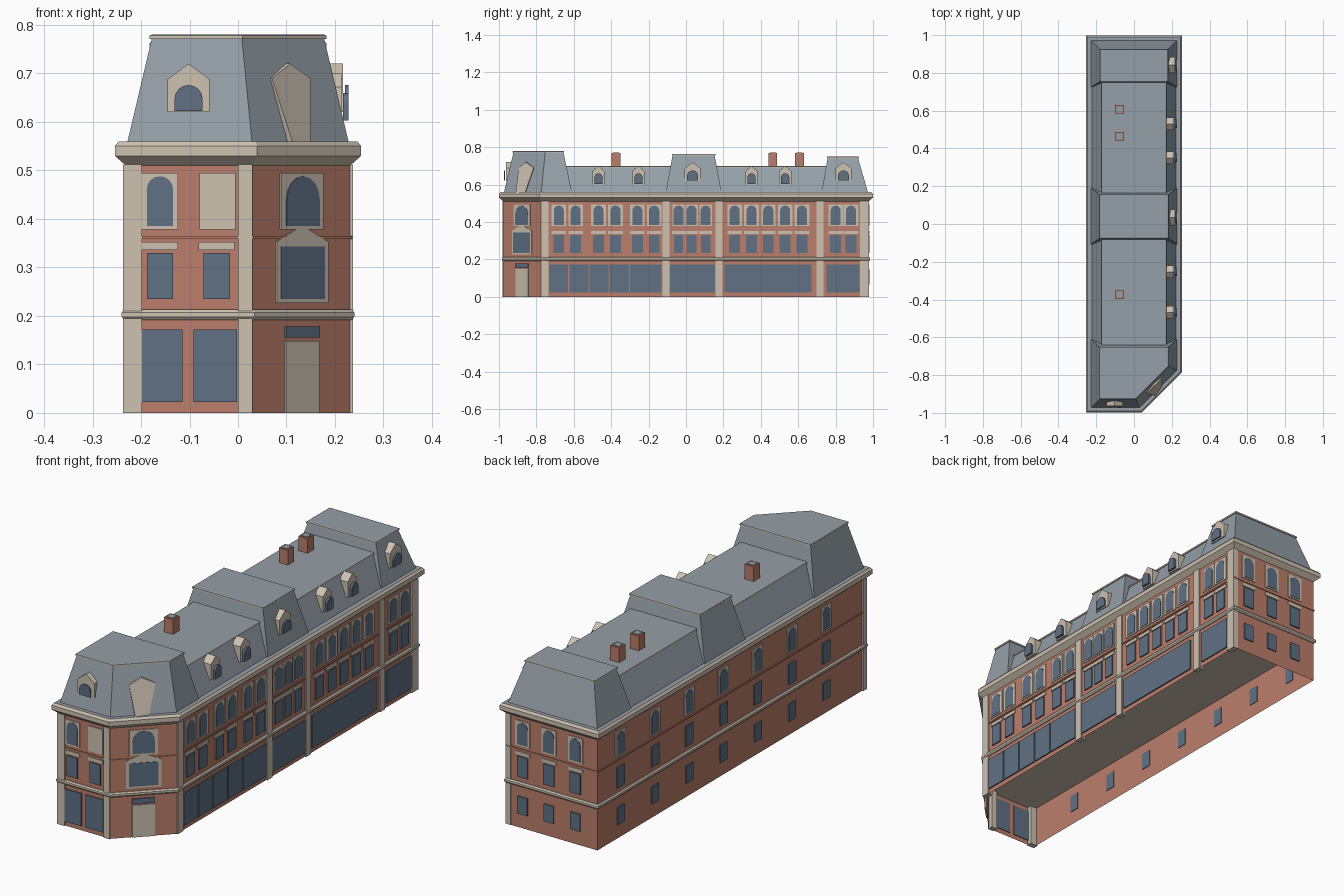
import bpy, bmesh, math
from mathutils import Vector

cube = bpy.data.objects.get("Cube")
if cube:
    bpy.data.objects.remove(cube, do_unlink=True)


def material(name, color):
    m = bpy.data.materials.new(name)
    m.use_nodes = True
    m.diffuse_color = (*color, 1)
    m.node_tree.nodes["Principled BSDF"].inputs["Base Color"].default_value = (*color, 1)
    return m


BRICK = material("red brick", (0.50, 0.21, 0.145))
STONE = material("pale stone", (0.61, 0.54, 0.44))
SLATE = material("blue grey slate", (0.30, 0.35, 0.39))
GLASS = material("window glass", (0.115, 0.165, 0.235))

X, Y = 0.231, 0.976
parts = {}


def part(name, *mats):
    """Collect all geometry of one named part in one mesh."""
    if name not in parts:
        parts[name] = (bmesh.new(), mats)
    return parts[name][0]


def plan(d, y0=None, y1=None, chamfer=True):
    """Footprint offset outwards by d, with the cut front right corner."""
    y0 = -(Y + d) if y0 is None else y0
    y1 = Y + d if y1 is None else y1
    x = X + d
    corner = [(0.03 + 0.414 * d, y0), (x, -0.775 - 0.414 * d)] if chamfer else [(x, y0)]
    return [(-x, y0), *corner, (x, y1), (-x, y1)]


def loft(bm, rings, mats=None, bottom=True, top=True, top_mat=0):
    """Stack footprints (points, z) into a solid; mats gives a slot per tier."""
    loops = [[bm.verts.new((x, y, z)) for x, y in pts] for pts, z in rings]
    for k, (a, b) in enumerate(zip(loops, loops[1:])):
        for i in range(len(a)):
            j = (i + 1) % len(a)
            bm.faces.new((a[i], a[j], b[j], b[i])).material_index = mats[k] if mats else 0
    if bottom:
        bm.faces.new(loops[0][::-1])
    if top:
        bm.faces.new(loops[-1]).material_index = top_mat


class Wall:
    """Local frame on a facade: u runs along it, z is up, o points outwards."""

    def __init__(self, x, y, nx, ny):
        self.p, self.n = Vector((x, y, 0)), Vector((nx, ny, 0)).normalized()
        self.u = Vector((0, 0, 1)).cross(self.n)

    def at(self, u, z, o):
        return self.p + self.u * u + self.n * o + Vector((0, 0, z))

    def prism(self, bm, pts, out, back=-0.003):
        a = [bm.verts.new(self.at(u, z, out)) for u, z in pts]
        b = [bm.verts.new(self.at(u, z, back)) for u, z in pts]
        bm.faces.new(a)
        bm.faces.new(b[::-1])
        for i in range(len(a)):
            j = (i + 1) % len(a)
            bm.faces.new((a[j], a[i], b[i], b[j]))


def rect(u, w, z0, z1):
    return [(u - w / 2, z0), (u + w / 2, z0), (u + w / 2, z1), (u - w / 2, z1)]


def arch(u, w, z0, z1, steps=8):
    r = w / 2
    curve = [(u + r * math.cos(math.pi * i / steps), z1 - r + r * math.sin(math.pi * i / steps))
             for i in range(steps + 1)]
    return [(u - r, z0), (u + r, z0)] + curve


def gable(u, w, z0, eave, peak):
    return [(u - w / 2, z0), (u + w / 2, z0), (u + w / 2, eave), (u, peak), (u - w / 2, eave)]


front, right = Wall(0, -Y, 0, -1), Wall(X, 0, 1, 0)
back, left = Wall(0, Y, 0, 1), Wall(-X, 0, -1, 0)
entry = Wall((0.03 + X) / 2, -(Y + 0.775) / 2, 1, -1)


def stone(wall, pts, out=0.004, name="window_surrounds", inner=-0.003):
    wall.prism(part(name, STONE), pts, out, inner)


def glass(wall, pts, out=0.006, name="window_panes"):
    wall.prism(part(name, GLASS), pts, out)


def arched_window(wall, u, w=0.054, frame=0.074):
    stone(wall, rect(u, frame, 0.378, 0.495))
    glass(wall, arch(u, w, 0.385, 0.488))


def middle_window(wall, u, w=0.054, lintel=True):
    glass(wall, rect(u, w, 0.235, 0.33))
    if lintel:
        stone(wall, rect(u, w + 0.02, 0.336, 0.352))


def shop_window(wall, u0, u1):
    glass(wall, rect((u0 + u1) / 2, u1 - u0, 0.022, 0.172))


# Walls, string courses and cornice
loft(part("brick_walls", BRICK), [(plan(0), 0), (plan(0), 0.52)], bottom=False, top=False)
loft(part("lower_string_course", STONE),
     [(plan(0.004), 0.192), (plan(0.009), 0.198), (plan(0.009), 0.207), (plan(0.004), 0.213)])
loft(part("upper_string_course", BRICK), [(plan(0.004), 0.359), (plan(0.004), 0.365)])
loft(part("cornice", STONE, SLATE),
     [(plan(0), 0.51), (plan(0.023), 0.53), (plan(0.023), 0.55), (plan(0.015), 0.56)], top_mat=1)

# Pilasters
for u0, u1 in ((-0.237, -0.198), (0.0, 0.03)):
    stone(front, rect((u0 + u1) / 2, u1 - u0, 0, 0.512), 0.006, "pilasters", -0.02)
for u0, u1 in ((-0.775, -0.735), (-0.126, -0.088), (0.158, 0.195), (0.698, 0.735), (0.93, 0.978)):
    stone(right, rect((u0 + u1) / 2, u1 - u0, 0, 0.512), 0.006, "pilasters", -0.02)

# Front facade: one upper bay is a blind stone panel
arched_window(front, -0.161)
stone(front, rect(-0.0425, 0.074, 0.378, 0.495))
for u in (-0.161, -0.044):
    middle_window(front, u)
shop_window(front, -0.198, -0.114)
shop_window(front, -0.092, -0.002)

# Corner entrance
stone(entry, rect(0, 0.097, 0, 0.148), name="entrance_door")
glass(entry, rect(0, 0.097, 0.155, 0.178))
stone(entry, gable(0, 0.15, 0.227, 0.353, 0.386))
glass(entry, rect(0, 0.126, 0.235, 0.343))
arched_window(entry, 0, 0.096, 0.123)

# Long right facade
bays = [-0.68, -0.59, -0.468, -0.377, -0.26, -0.17, -0.04, 0.03, 0.105]
bays += [0.26 + 0.09 * i for i in range(5)] + [0.80, 0.882]
for u in bays:
    narrow = -0.1 < u < 0.15
    arched_window(right, u, 0.054, 0.066 if narrow else 0.078)
    middle_window(right, u, 0.05 if narrow else 0.058)
for i in range(4):
    shop_window(right, -0.732 + 0.108 * i, -0.63 + 0.108 * i)
for u0, u1 in ((-0.3, -0.13), (-0.085, 0.155), (0.206, 0.672), (0.75, 0.928)):
    shop_window(right, u0, u1)

# Back and left facades
for u in (-0.15, -0.015, 0.12):
    arched_window(back, u)
    middle_window(back, u)
    glass(back, rect(u, 0.05, 0.065, 0.145))
for i in range(7):
    u = -0.81 + 0.25 * i
    arched_window(left, u)
    middle_window(left, u, lintel=False)
    glass(left, rect(u, 0.05, 0.065, 0.145))


# Mansard roofs: (name, base y range, top y range, height, base and top offset, cut corner)
def mansard(name, base, top, h, d0, d1, cut=False):
    y0, y1 = top
    crown = plan(d1, y0, y1, cut)
    lip = plan(d1 + 0.004, y0 - 0.004, y1 + 0.004, cut)
    loft(part(name, SLATE, STONE),
         [(plan(d0, *base, cut), 0.559), (crown, h - 0.009), (lip, h - 0.009), (lip, h - 0.002), (crown, h)],
         mats=(0, 1, 1, 0))


mansard("main_roof", (-0.75, 0.85), (-0.70, 0.80), 0.70, -0.009, -0.064)
parts["main_roof"][0].clear()
mansard("main_roof", (-0.72, 0.85), (-0.70, 0.82), 0.70, -0.009, -0.064)
mansard("front_pavilion_roof", (-0.973, -0.61), (-0.923, -0.655), 0.78, -0.003, -0.053, True)
mansard("middle_pavilion_roof", (-0.108, 0.19), (-0.072, 0.153), 0.765, -0.003, -0.053)
mansard("back_pavilion_roof", (0.725, 0.973), (0.757, 0.92), 0.75, -0.003, -0.056)


# Dormers
def dormer(wall, u, w, z0, eave, peak, out):
    stone(wall, gable(u, w, z0, eave, peak), out, "dormers", out - 0.06)
    glass(wall, arch(u, w * 0.68, z0 + 0.003, eave - 0.012), out + 0.004, "dormer_panes")


dormer(front, -0.102, 0.086, 0.62, 0.688, 0.72, -0.013)
for u in (-0.468, -0.254, 0.35, 0.53):
    dormer(right, u, 0.066, 0.60, 0.672, 0.70, -0.018)
for u in (0.035, 0.842):
    dormer(right, u, 0.086, 0.62, 0.688, 0.72, -0.014)

# Corner dormer: a blind, tapered gable leaning with the roof
bm = part("dormers", STONE)
face = [(0.112, -0.91, 0.56), (0.149, -0.86, 0.56), (0.149, -0.815, 0.69), (0.108, -0.858, 0.72), (0.07, -0.895, 0.69)]
outer = [bm.verts.new(p) for p in face]
inner = [bm.verts.new((x - 0.05, y + 0.05, z)) for x, y, z in face]
bm.faces.new(outer)
for i in range(5):
    j = (i + 1) % 5
    bm.faces.new((outer[j], outer[i], inner[i], inner[j]))

# Chimneys with a slate cap plate
for y in (-0.374, 0.464, 0.607):
    for name, mat, s, z0, z1 in (("chimneys", BRICK, 0.023, 0.69, 0.768), ("chimney_caps", SLATE, 0.016, 0.766, 0.771)):
        square = [(-0.077 + s * a, y + s * b) for a, b in ((-1, -1), (1, -1), (1, 1), (-1, 1))]
        loft(part(name, mat), [(square, z0), (square, z1)])

# Turn every collected part into an object
for name, (bm, mats) in parts.items():
    bm.normal_update()
    mesh = bpy.data.meshes.new(name)
    bm.to_mesh(mesh)
    bm.free()
    for m in mats:
        mesh.materials.append(m)
    bpy.context.scene.collection.objects.link(bpy.data.objects.new(name, mesh))
